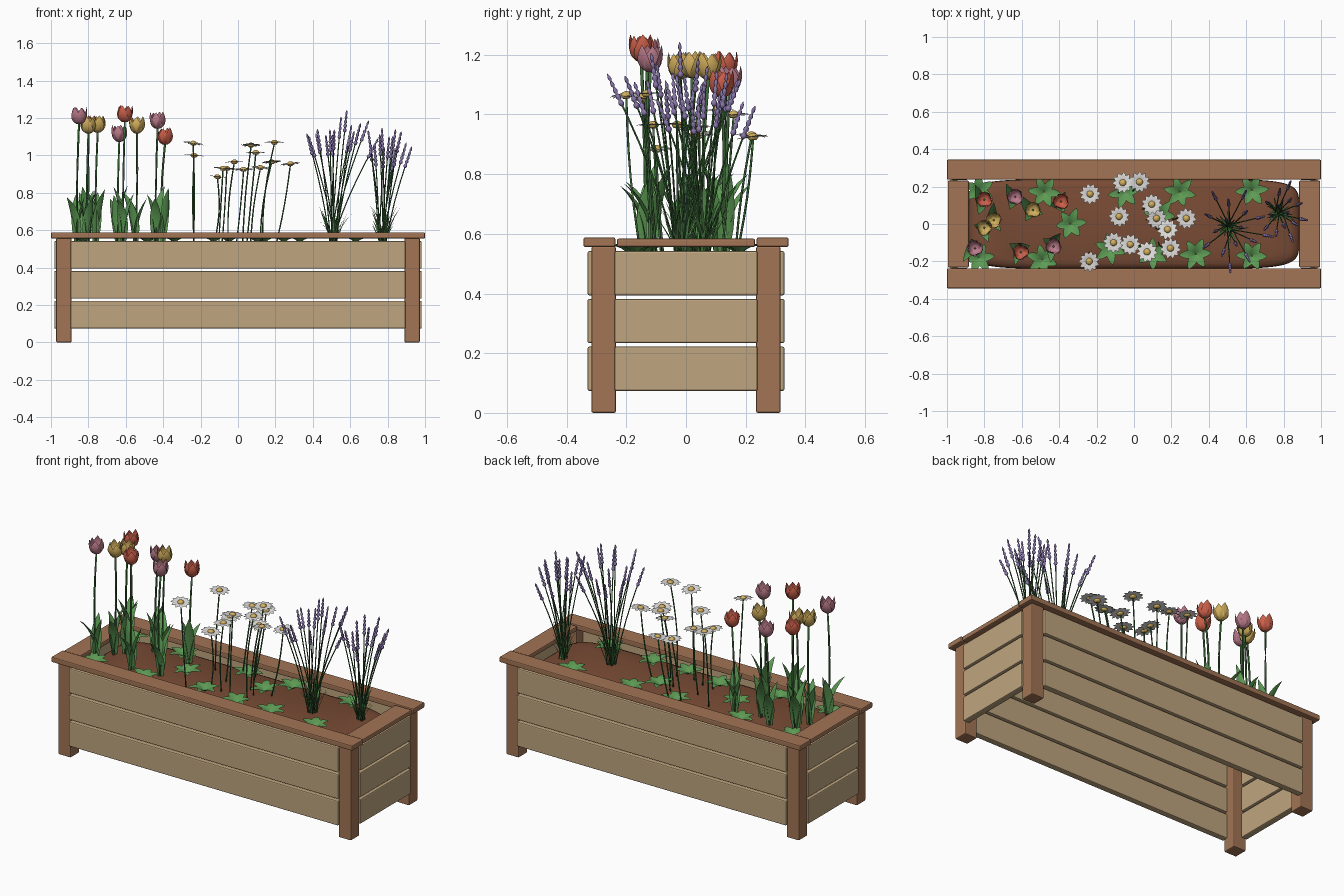
import bpy, math, random
from mathutils import Vector, Matrix

if "Cube" in bpy.data.objects:
    bpy.data.objects.remove(bpy.data.objects["Cube"])

random.seed(7)
R = random.uniform

def mat(name, *rgb):
    m = bpy.data.materials.new(name)
    m.diffuse_color = (*rgb, 1)
    m.use_nodes = True
    m.node_tree.nodes["Principled BSDF"].inputs["Base Color"].default_value = m.diffuse_color
    return m

BROWN = mat("brown wood", .36, .175, .09)
TAN = mat("tan wood", .52, .375, .21)
SOIL = mat("soil", .19, .07, .035)
LEAF = mat("leaf green", .11, .33, .09)
STEM = mat("stem green", .045, .14, .04)
RED = mat("red petal", .62, .12, .07)
YELLOW = mat("yellow petal", .65, .43, .11)
PINK = mat("pink petal", .5, .2, .26)
PURPLE = mat("lavender", .26, .19, .43)
WHITE = mat("white petal", .75, .74, .72)


class Part:
    """Collects verts and faces, then becomes one object."""
    def __init__(self, name, *mats):
        self.name, self.mats, self.v, self.f, self.mi = name, mats, [], [], []

    def add(self, verts, faces, m=None):
        o = len(self.v)
        self.v += [tuple(p) for p in verts]
        self.f += [[i + o for i in f] for f in faces]
        self.mi += [self.mats.index(m) if m else 0] * len(faces)

    def rings(self, rings, m=None):
        n = len(rings[0])
        faces = [(j*n + i, j*n + (i+1) % n, (j+1)*n + (i+1) % n, (j+1)*n + i)
                 for j in range(len(rings) - 1) for i in range(n)]
        faces += [list(range(n))[::-1], [(len(rings)-1)*n + i for i in range(n)]]
        self.add([p for r in rings for p in r], faces, m)

    def tube(self, path, radii, n=6, m=None):
        out = []
        for k, p in enumerate(path):
            d = path[min(k+1, len(path)-1)] - path[max(k-1, 0)]
            q = d.to_track_quat('Z', 'Y')
            out.append([p + q @ Vector((radii[k]*math.cos(a), radii[k]*math.sin(a), 0))
                        for a in [2*math.pi*i/n for i in range(n)]])
        self.rings(out, m)

    def blade(self, base, ang, length, width, e0, e1, fold=.3, power=1, rows=7,
              m=None, M=None, root=.25):
        """Leaf or petal: bends from elevation e0 to e1 (degrees)."""
        d, s = Vector((math.cos(ang), math.sin(ang), 0)), Vector((-math.sin(ang), math.cos(ang), 0))
        z, p, vs = Vector((0, 0, 1)), Vector((0, 0, 0)), []
        for k in range(rows + 1):
            t = k / rows
            e = math.radians(e0 + (e1 - e0) * t**power)
            w = width/2 * max(root*(1-t), math.sin(math.pi*t**.85)**.75 if 0 < t < 1 else 0, .03)
            nrm = z*math.cos(e) - d*math.sin(e)
            vs += [p - s*w + nrm*w*fold, p.copy(), p + s*w + nrm*w*fold]
            p = p + (d*math.cos(e) + z*math.sin(e)) * (length/rows)
        vs = [Vector(base) + (M @ v if M else v) for v in vs]
        self.add(vs, [(3*k+i, 3*k+i+1, 3*k+i+4, 3*k+i+3) for k in range(rows) for i in (0, 1)], m)

    def build(self, smooth=True, bevel=0):
        me = bpy.data.meshes.new(self.name)
        me.from_pydata(self.v, [], self.f)
        for m in self.mats:
            me.materials.append(m)
        for p, i in zip(me.polygons, self.mi):
            p.material_index, p.use_smooth = i, smooth
        ob = bpy.data.objects.new(self.name, me)
        bpy.context.collection.objects.link(ob)
        if bevel:
            b = ob.modifiers.new("bevel", 'BEVEL')
            b.width, b.segments = bevel, 2
        return ob


def box(name, m, x0, x1, y0, y1, z0, z1, bevel=.006):
    p = Part(name, m)
    x0, x1, y0, y1 = min(x0, x1), max(x0, x1), min(y0, y1), max(y0, y1)
    p.rings([[(x0, y0, z), (x1, y0, z), (x1, y1, z), (x0, y1, z)] for z in (z0, z1)])
    p.build(False, bevel)


def arc(a, b, bow):
    a, b = Vector(a), Vector(b)
    return [a.lerp(b, t/6) + Vector(bow) * math.sin(math.pi*t/6) for t in range(7)]


# wooden box: posts, slats, rim
for sx, lr in ((-1, "left"), (1, "right")):
    for sy, fb in ((-1, "front"), (1, "back")):
        box(f"{fb}_{lr}_post", BROWN, sx*.89, sx*.972, sy*.235, sy*.317, 0, .558)
for i in range(3):
    z0, z1 = .074 + i*.16, .222 + i*.16
    for s, fb, lr in ((-1, "front", "left"), (1, "back", "right")):
        box(f"{fb}_slat_{i+1}", TAN, -.895, .895, s*.292, s*.33, z0, z1)
        box(f"{lr}_slat_{i+1}", TAN, s*.943, s*.982, -.24, .24, z0, z1)
for s, fb, lr in ((-1, "front", "left"), (1, "back", "right")):
    box(f"{fb}_rim", BROWN, -1, 1, s*.237, s*.344, .556, .588)
    box(f"{lr}_rim", BROWN, s*.883, s*.995, -.232, .232, .556, .584)

# soil: rounded slab with a low dome
soil = Part("soil", SOIL)
def soil_ring(k, z):
    out = []
    for i in range(48):
        c, s = math.cos(2*math.pi*i/48), math.sin(2*math.pi*i/48)
        out.append((.885*k*math.copysign(abs(c)**.28, c), (.24 - .885*(1-k)*.25)*math.copysign(abs(s)**.28, s), z))
    return out
soil.rings([soil_ring(.97, .475), soil_ring(1, .49), soil_ring(.99, .51), soil_ring(.95, .525), soil_ring(.85, .535)])
soil.build()

# tulips
TULIPS = [(PINK, -.85, -.13, 1.215), (YELLOW, -.80, -.02, 1.165), (YELLOW, -.75, .02, 1.17),
          (RED, -.80, .13, 1.17), (RED, -.605, -.15, 1.225), (PINK, -.635, .145, 1.12),
          (YELLOW, -.54, .075, 1.165), (PINK, -.43, -.12, 1.19), (RED, -.39, .12, 1.105)]
stems, leaves = Part("tulip_stems", STEM), Part("tulip_leaves", LEAF)
heads = Part("tulip_heads", RED, YELLOW, PINK)
for m, x, y, z in TULIPS:
    bx, by = x - .01, y*.9
    stems.tube(arc((bx, by, .52), (x, y, z - .045), (R(-.015, .015), R(-.015, .015), 0)), [.0055]*7)
    a0 = R(0, 6.28)
    for i in range(6):
        k = i % 2
        heads.blade((x, y, z - .048), a0 + i*math.pi/3, .115 - .006*k, .058, 5, 112 + 6*k,
                    .35, .55, m=m, root=.3)
    a0 = math.copysign(math.pi/2, y) + R(-.7, .7)
    for i in range(3):
        out = i == 0
        leaves.blade((bx, by, .525), a0 + i*2.1 + R(-.3, .3), R(.25, .32), R(.055, .07),
                     R(82, 88), R(38, 50) if out else R(60, 78), .45, 1.3, root=.5)
for p in (stems, leaves, heads):
    p.build()

# low leaf rosettes
ros = Part("leaf_rosettes", LEAF)
for x, y in ((-.48, .17), (-.34, 0), (-.49, -.19), (-.05, .17), (.245, .17), (.33, -.16), (-.13, -.13),
             (.14, .05), (.63, .18), (.63, -.17), (-.83, .18), (.1, -.16), (-.83, -.18)):
    a0 = R(0, 6.28)
    for i in range(6):
        ros.blade((x, y, .532), a0 + i*math.pi/3, R(.085, .1), .046, 40, -12, .25, root=.3)
ros.build()

# daisies
DAISIES = [(-.235, .16, .995), (-.06, .22, .925), (.03, .225, .92), (.095, .105, 1.01), (-.08, .04, .925),
           (.12, .03, .93), (.18, -.03, .96), (.28, .03, .95), (-.24, -.2, 1.06), (-.11, -.1, .88),
           (-.02, -.11, .96), (.07, -.15, 1.05), (.195, -.13, 1.065)]
stems, petals, mids = Part("daisy_stems", STEM), Part("daisy_petals", WHITE), Part("daisy_centres", YELLOW)
for x, y, z in DAISIES:
    c = Vector((x, y, z))
    stems.tube(arc((x*.85 - .035, y*.75, .52), c, (R(-.02, .02), R(-.015, .015), 0)), [.0038]*7)
    M = Matrix.Rotation(R(-.15, .15), 3, 'X') @ Matrix.Rotation(R(-.15, .15), 3, 'Y')
    a0 = R(0, 6.28)
    for i in range(11):
        petals.blade(c, a0 + i*2*math.pi/11, .058, .03, 14, -12, .15, rows=5, M=M, root=.4)
    mids.rings([[c + M @ Vector((r*math.cos(i*math.pi/5), r*math.sin(i*math.pi/5), h)) for i in range(10)]
                for r, h in ((.012, -.006), (.019, .002), (.018, .009), (.012, .015), (.004, .018))])
for p in (stems, petals, mids):
    p.build()

# lavender clumps
stems, spikes, grass = Part("lavender_stems", STEM), Part("lavender_spikes", PURPLE), Part("lavender_leaves", LEAF, STEM)
for cx, cy, n, zt, sx, sy in ((.51, -.02, 16, 1.1, .21, .23), (.77, .06, 14, 1.04, .12, .18)):
    for i in range(n):
        a, r = i*2.4, math.sqrt((i + .5)/n)
        x, y = cx + .03 + sx*r*math.cos(a), cy + sy*r*math.sin(a)
        top = Vector((x, y, zt + .06*(1-r) + R(-.06, .05)))
        base = Vector((cx + R(-.02, .02), cy + R(-.02, .02), .52))
        path = arc(base, top, ((cx-x)*.08, (cy-y)*.08, 0))
        stems.tube(path, [.0032]*7, 5)
        d = (path[-1] - path[-2]).normalized()
        # knobbly flower spike
        ts, rs = [], []
        for k in range(5):
            for t, q in ((0, .45), (.35, 1), (.7, .9)):
                ts.append(top + d*((k + t)*.023 - .075))
                rs.append(.0105*q*(1 - .1*k))
        spikes.tube(ts + [top + d*.045], rs + [.001], 6)
    for i in range(22):
        grass.blade((cx + R(-.015, .015), cy + R(-.015, .015), .525), i*2.4, R(.1, .23), .011,
                    R(65, 85), R(40, 70), .3, rows=4, m=(LEAF, STEM)[i % 2], root=.8)
for p in (stems, spikes, grass):
    p.build()
